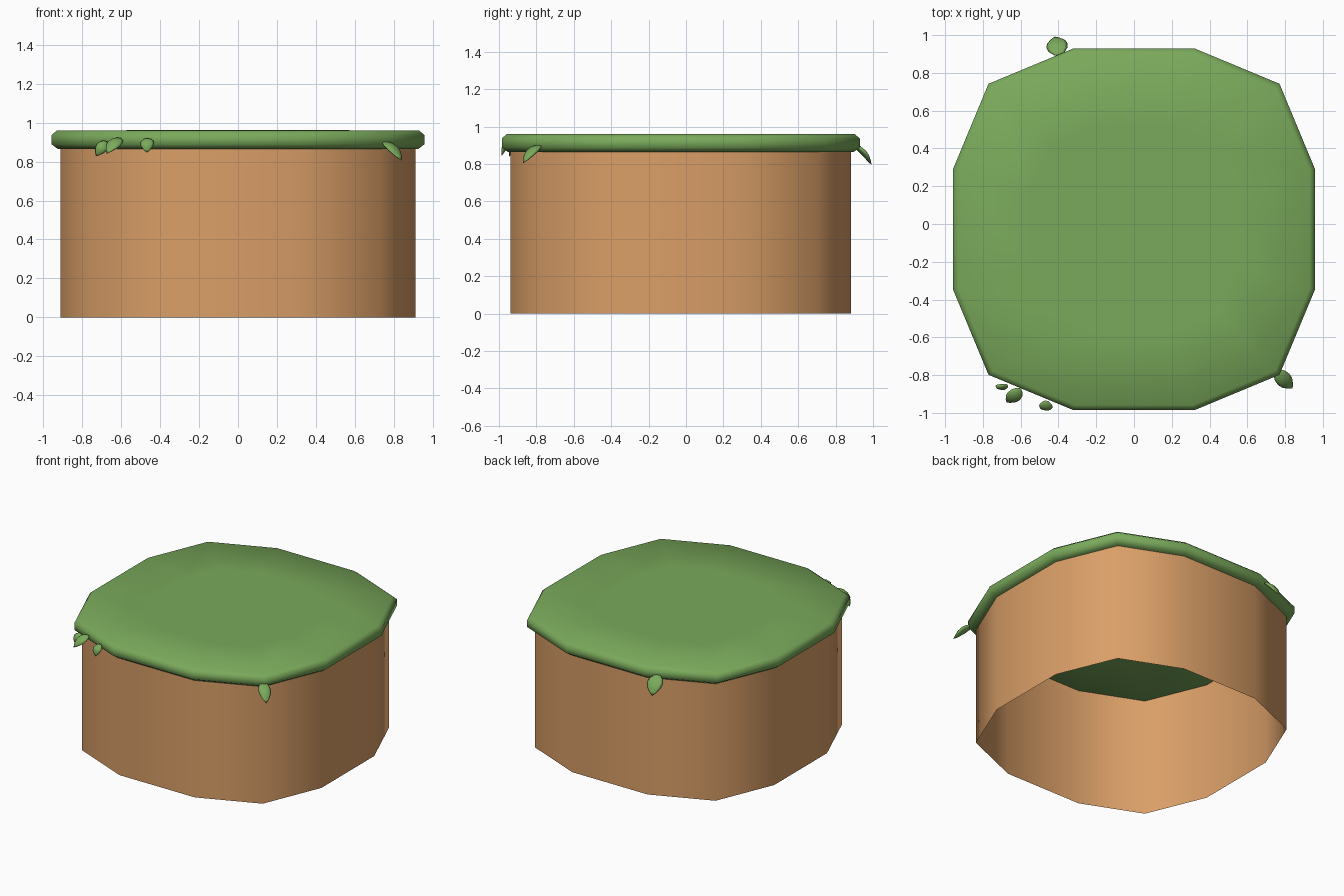
import bpy, bmesh, math
from mathutils import Vector

if "Cube" in bpy.data.objects:
    bpy.data.objects.remove(bpy.data.objects["Cube"])

CY = -0.028  # centre of the block in y


def material(name, color):
    m = bpy.data.materials.new(name)
    m.diffuse_color = (*color, 1)
    m.use_nodes = True
    m.node_tree.nodes["Principled BSDF"].inputs["Base Color"].default_value = m.diffuse_color
    return m


soil = material("soil brown", (0.70, 0.345, 0.137))
green = material("grass green", (0.195, 0.40, 0.105))

# Twelve-sided rounded-square outline, half width 1
QUARTER = [(1.0, 0.336), (0.805, 0.805), (0.336, 1.0)]
OUTLINE = []
for k in range(4):
    for x, y in QUARTER:
        for _ in range(k):
            x, y = -y, x
        OUTLINE.append((x, y))


def finish(name, bm, mat):
    bmesh.ops.recalc_face_normals(bm, faces=bm.faces)
    mesh = bpy.data.meshes.new(name)
    bm.to_mesh(mesh)
    bm.free()
    mesh.materials.append(mat)
    for p in mesh.polygons:
        p.use_smooth = True
    ob = bpy.data.objects.new(name, mesh)
    bpy.context.collection.objects.link(ob)
    return ob


def stack(name, rings, mat, cap):
    """Join outline rings given as (half width, z)."""
    bm = bmesh.new()
    loops = [[bm.verts.new((x * s, y * s + CY, z)) for x, y in OUTLINE]
             for s, z in rings]
    n = len(OUTLINE)
    for a, b in zip(loops, loops[1:]):
        for i in range(n):
            j = (i + 1) % n
            bm.faces.new((a[i], a[j], b[j], b[i]))
    if cap:
        bm.faces.new(loops[0][::-1])
        bm.faces.new(loops[-1])
    return finish(name, bm, mat)


# Soil wall, open at the bottom
stack("soil_wall", [(0.911, 0), (0.911, 0.87)], soil, False)

# Grass slab with a rounded rim
stack("grass_top", [(0.55, 0.865), (0.925, 0.865), (0.957, 0.888),
                    (0.957, 0.937), (0.93, 0.96), (0.55, 0.961)], green, True)


# Drooping leaves: rounded at the base, pointed at the tip
def leaf(name, base, tip, out, width, thick=0.03):
    base, tip = Vector(base), Vector(tip)
    along = tip - base
    side = along.cross(Vector(out)).normalized()
    normal = side.cross(along).normalized()
    profile = [(0.08, 0.5), (0.25, 0.88), (0.45, 1.0), (0.65, 0.85), (0.85, 0.45)]
    bm = bmesh.new()
    n = 8
    loops = []
    for t, w in profile:
        bow = normal * thick * 0.4 * math.sin(math.pi * t)
        loops.append([bm.verts.new(base + along * t + bow
                      + side * (math.cos(a) * w * width / 2)
                      + normal * (math.sin(a) * w * thick / 2))
                      for a in (2 * math.pi * i / n for i in range(n))])
    start, end = bm.verts.new(base), bm.verts.new(tip)
    for a, b in zip(loops, loops[1:]):
        for i in range(n):
            j = (i + 1) % n
            bm.faces.new((a[i], a[j], b[j], b[i]))
    for i in range(n):
        j = (i + 1) % n
        bm.faces.new((start, loops[0][j], loops[0][i]))
        bm.faces.new((end, loops[-1][i], loops[-1][j]))
    finish(name, bm, green)


leaf("leaf_front_right", (0.745, -0.775, 0.905), (0.84, -0.87, 0.805), (1, -1, 1), 0.085)
leaf("leaf_back", (-0.395, 0.89, 0.91), (-0.42, 0.992, 0.795), (-0.2, 1, 1), 0.115)
leaf("leaf_front_left_a", (-0.60, -0.87, 0.92), (-0.675, -0.945, 0.84), (-0.3, -1, 1), 0.08)
leaf("leaf_front_left_b", (-0.675, -0.85, 0.905), (-0.73, -0.855, 0.828), (-0.1, -1, 0.2), 0.062)
leaf("leaf_front_left_c", (-0.465, -0.935, 0.92), (-0.467, -0.985, 0.845), (-0.1, -1, 0.7), 0.073)
